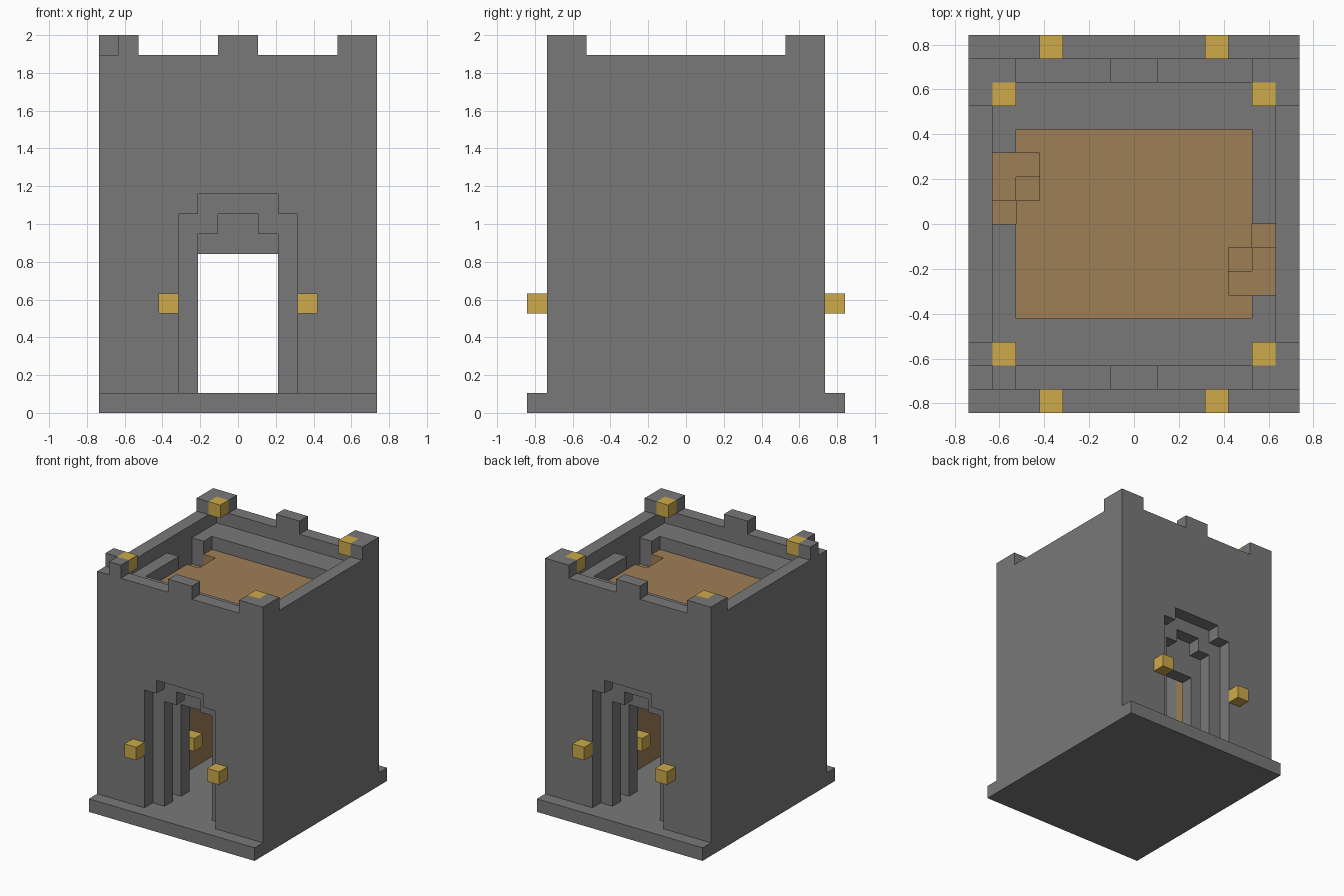
import bpy, bmesh
from mathutils import Vector

U = 2 / 19  # size of one block

old = bpy.data.objects.get("Cube")
if old:
    bpy.data.objects.remove(old, do_unlink=True)


def material(name, rgb):
    m = bpy.data.materials.new(name)
    m.use_nodes = True
    m.diffuse_color = (*rgb, 1)
    m.node_tree.nodes["Principled BSDF"].inputs["Base Color"].default_value = (*rgb, 1)
    return m


STONE = material("grey stone", (0.19, 0.19, 0.19))
WOOD = material("brown wood", (0.34, 0.21, 0.09))
GOLD = material("lamp gold", (0.62, 0.40, 0.07))

cells = {}  # occupied block -> part name


def box(part, x, y, z, twin=True):
    """Fill a range of blocks, and its half-turn copy on the other side."""
    for i in range(*x):
        for j in range(*y):
            for k in range(*z):
                cells.setdefault((i, j, k), part)
                if twin:
                    cells.setdefault((-1 - i, -1 - j, k), part)


def mirrored(part, x, y, z):
    """Same box on the left and right sides, front and back."""
    box(part, x, y, z)
    box(part, (-x[1], -x[0]), y, z)


# Plinth
box("base", (-7, 7), (-8, 8), (0, 1))

# Side walls and front/back walls with the stepped outer arch
walls = "walls_and_battlements"
box(walls, (-7, -6), (-7, 7), (1, 18))
mirrored(walls, (3, 6), (-7, -6), (1, 18))
mirrored(walls, (2, 3), (-7, -6), (10, 18))
box(walls, (-2, 2), (-7, -6), (11, 18))

# Merlons: one in the middle, an angle at each corner
box(walls, (-1, 1), (-7, -6), (18, 19))
mirrored(walls, (5, 7), (-7, -6), (18, 19))
mirrored(walls, (6, 7), (-6, -5), (18, 19))
del cells[(-7, -7, 18)]  # worn corner block

# Second, smaller arch behind the outer one
mirrored(walls, (2, 6), (-6, -5), (1, 16))
mirrored(walls, (1, 2), (-6, -5), (9, 16))
box(walls, (-1, 1), (-6, -5), (10, 16))

# Inner gate wall, set back behind a one block slot
mirrored("inner_walls", (2, 6), (-4, -3), (1, 15))
box("inner_walls", (-2, 2), (-4, -3), (8, 15))
box("inner_walls", (-5, -4), (-3, 0), (1, 15))

# Walkway behind the parapet, open where the stairs arrive
box("walkway", (-6, 6), (-6, -4), (15, 17))
box("walkway", (-6, -5), (-4, 0), (15, 17))
box("walkway", (-6, -5), (3, 4), (15, 17))

# Stair towers up to the roof
box("stairs", (-6, -4), (2, 3), (1, 15))
box("stairs", (-6, -5), (1, 2), (1, 15))
box("stairs", (-5, -4), (0, 2), (1, 14))
box("stairs", (-6, -5), (0, 1), (1, 14))

# Roof deck with stair openings
box("roof_deck", (-4, 4), (-4, 4), (15, 16))
for y in ((-4, 1), (3, 4)):
    box("roof_deck", (-5, -4), y, (15, 16))

# Lamps beside the gates, in the roof corners and indoors
mirrored("lamps", (3, 4), (-8, -7), (5, 6))
mirrored("lamps", (5, 6), (-6, -5), (18, 19))
box("lamps", (-4, -3), (-1, 0), (3, 4))

DIRECTIONS = [Vector(d) for d in ((1, 0, 0), (0, 1, 0), (0, 0, 1))]


def build(part, mat):
    """Skin the exposed sides of a part and merge them into large flat faces."""
    bm = bmesh.new()
    for cell in [c for c, p in cells.items() if p == part]:
        mid = Vector(cell) + Vector((0.5, 0.5, 0.5))
        for axis in range(3):
            a, b = DIRECTIONS[axis - 2] / 2, DIRECTIONS[axis - 1] / 2
            for sign in (1, -1):
                n = DIRECTIONS[axis] * sign
                if tuple(int(v) for v in Vector(cell) + n) in cells:
                    continue
                c = mid + n / 2
                ring = [c - a - b, c + a - b, c + a + b, c - a + b]
                bm.faces.new([bm.verts.new(v * U) for v in ring[::sign]])
    bmesh.ops.remove_doubles(bm, verts=bm.verts, dist=U / 100)
    bmesh.ops.dissolve_limit(bm, angle_limit=0.01, verts=bm.verts, edges=bm.edges)
    mesh = bpy.data.meshes.new(part)
    bm.to_mesh(mesh)
    bm.free()
    mesh.materials.append(mat)
    bpy.context.collection.objects.link(bpy.data.objects.new(part, mesh))


for part in dict.fromkeys(cells.values()):
    build(part, {"lamps": GOLD, "stairs": WOOD, "roof_deck": WOOD}.get(part, STONE))
